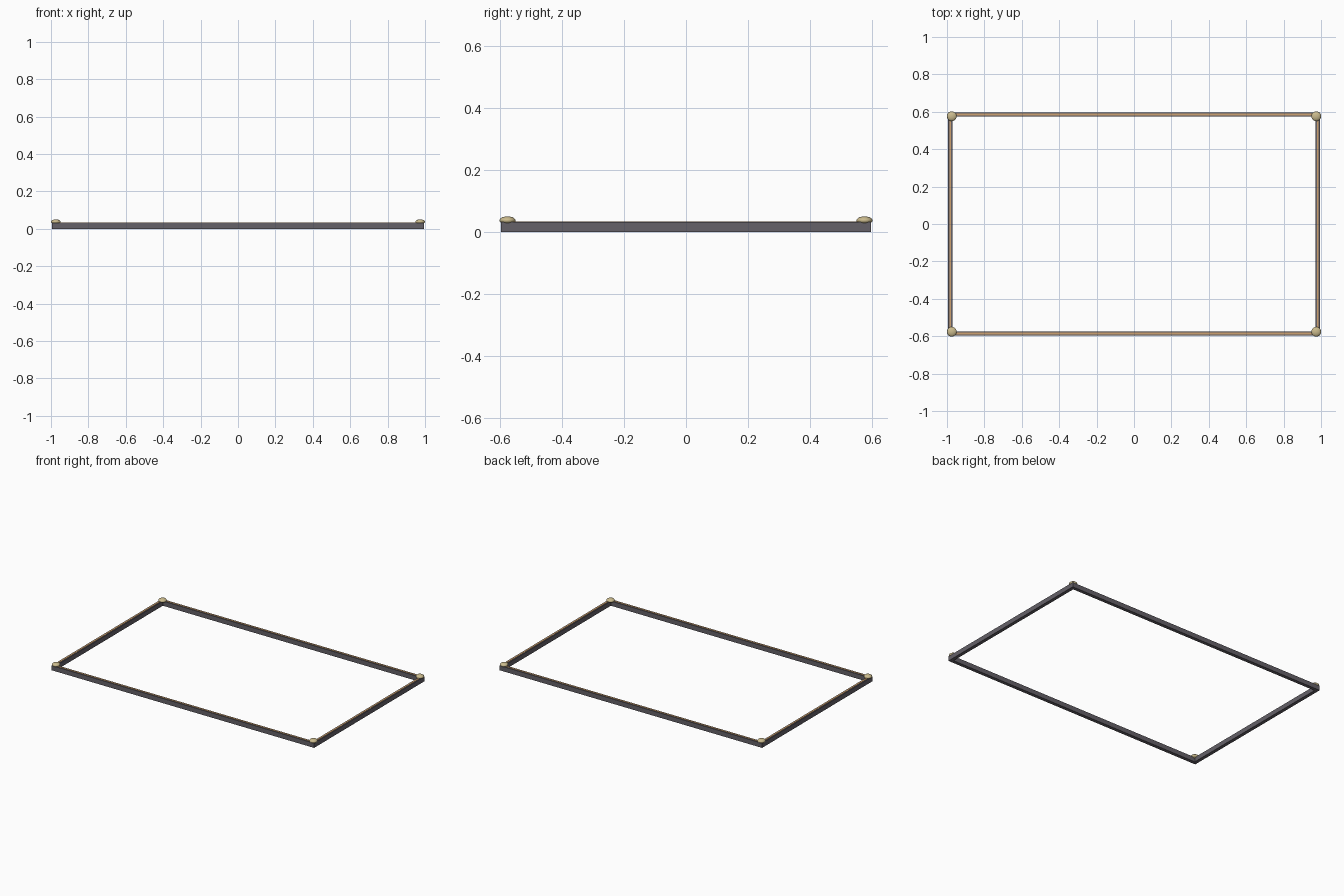
import bpy

if "Cube" in bpy.data.objects:
    bpy.data.objects.remove(bpy.data.objects["Cube"])

X, Y = 0.994, 0.597        # outer half sizes of the frame
W, H = 0.023, 0.032        # rail width and height


def material(name, rgb):
    m = bpy.data.materials.new(name)
    m.diffuse_color = (*rgb, 1)
    m.use_nodes = True
    m.node_tree.nodes["Principled BSDF"].inputs["Base Color"].default_value = m.diffuse_color
    return m


dark = material("dark_metal", (0.13, 0.12, 0.14))
copper = material("copper", (0.62, 0.36, 0.16))
brass = material("brass", (0.60, 0.50, 0.27))


def box(name, center, size, mat):
    bpy.ops.mesh.primitive_cube_add(size=1, location=center)
    o = bpy.context.object
    o.name = name
    o.scale = size
    bpy.ops.object.transform_apply(location=False, rotation=False, scale=True)
    o.data.materials.append(mat)
    return o


# Rails with a thin inlay strip along the top
T = 0.010
for s, side in ((-1, "front"), (1, "back")):
    y = s * (Y - W / 2)
    box(side + "_rail", (0, y, H / 2), (2 * X, W, H), dark)
    box(side + "_inlay", (0, y, H), (2 * X - W, T, 0.004), copper)
for s, side in ((-1, "left"), (1, "right")):
    x = s * (X - W / 2)
    box(side + "_rail", (x, 0, H / 2), (W, 2 * (Y - W), H), dark)
    box(side + "_inlay", (x, 0, H), (T, 2 * Y - W - T, 0.004), copper)

# Flattened corner studs
for sx, a in ((-1, "left"), (1, "right")):
    for sy, b in ((-1, "front"), (1, "back")):
        bpy.ops.mesh.primitive_uv_sphere_add(
            segments=24, ring_count=12, radius=1,
            location=(sx * 0.974, sy * 0.576, 0.037))
        o = bpy.context.object
        o.name = f"{b}_{a}_stud"
        o.scale = (0.026, 0.026, 0.013)
        bpy.ops.object.transform_apply(location=False, rotation=False, scale=True)
        o.data.materials.append(brass)
        bpy.ops.object.shade_smooth()
